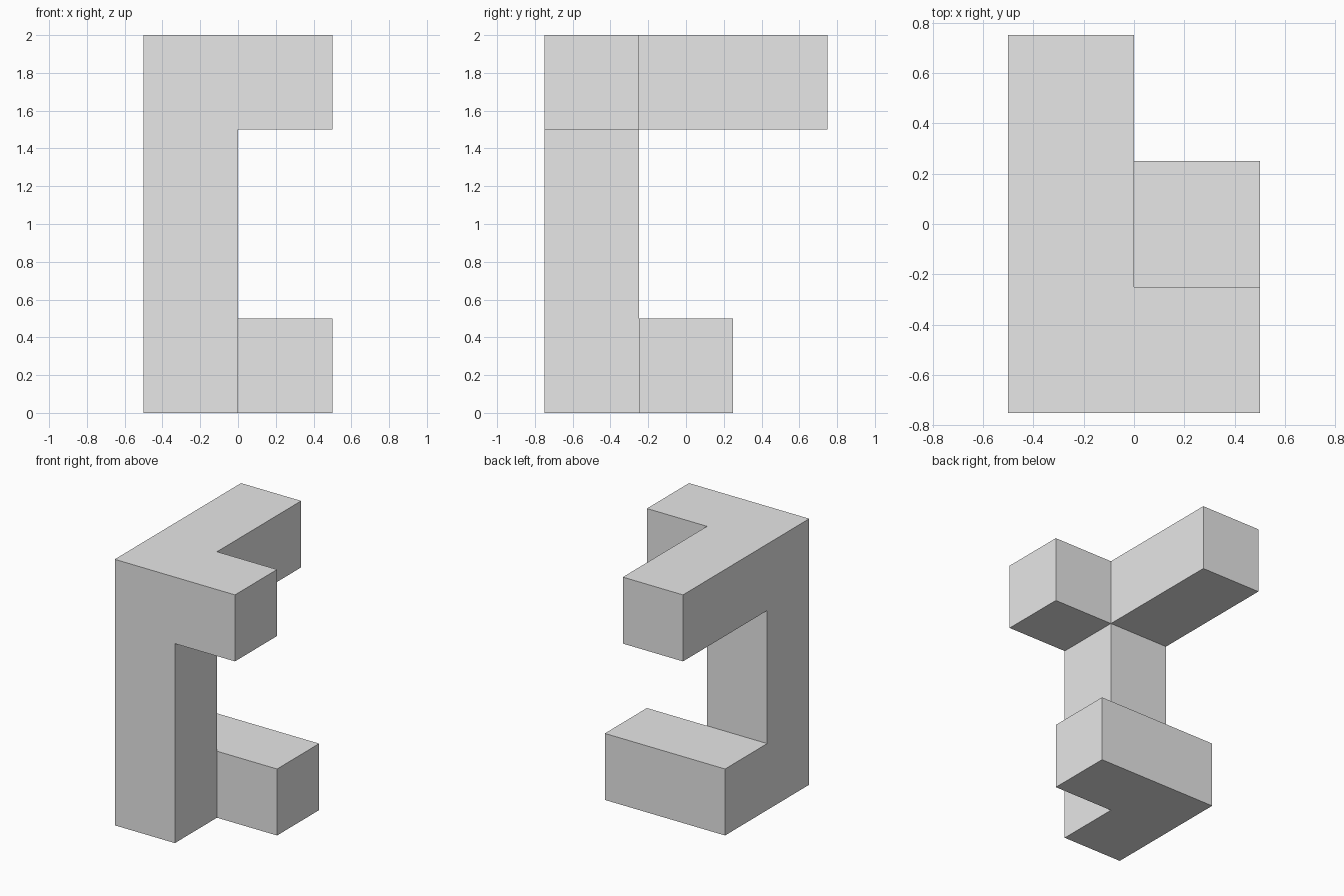
import bpy
import bmesh
from mathutils import Vector

cube = bpy.data.objects.get("Cube")
if cube:
    bpy.data.objects.remove(cube, do_unlink=True)

CELL = 0.5
ORIGIN = Vector((-0.5, -0.75, 0.0))

# One plain grey for the whole solid
grey = bpy.data.materials.new("light_grey")
grey.use_nodes = True
colour = (0.8, 0.8, 0.8, 1.0)
grey.diffuse_color = colour
grey.node_tree.nodes["Principled BSDF"].inputs["Base Color"].default_value = colour

# Cells filled by the column, the two top arms and the bent foot
column = {(0, 0, k) for k in range(4)}
side_arm = {(1, 0, 3)}
back_arm = {(0, 1, 3), (0, 2, 3)}
foot = {(0, 1, 0), (1, 1, 0)}
cells = column | side_arm | back_arm | foot

# Outer skin: a square wherever a cell has no neighbour
bm = bmesh.new()
for cell in cells:
    centre = ORIGIN + (Vector(cell) + Vector((0.5, 0.5, 0.5))) * CELL
    for axis in range(3):
        for sign in (-1, 1):
            normal = Vector((0, 0, 0))
            normal[axis] = sign
            if tuple(int(c + n) for c, n in zip(cell, normal)) in cells:
                continue
            u = Vector((0, 0, 0))
            u[(axis + 1) % 3] = 1
            v = normal.cross(u)
            corners = [centre + (normal + u * a + v * b) * CELL / 2
                       for a, b in ((-1, -1), (1, -1), (1, 1), (-1, 1))]
            bm.faces.new([bm.verts.new(p) for p in corners])

# Weld the squares and merge coplanar ones into clean flat faces
bmesh.ops.remove_doubles(bm, verts=bm.verts[:], dist=0.001)
bmesh.ops.dissolve_limit(bm, angle_limit=0.01, verts=bm.verts[:], edges=bm.edges[:])
bmesh.ops.recalc_face_normals(bm, faces=bm.faces[:])

mesh = bpy.data.meshes.new("angular_block_frame")
bm.to_mesh(mesh)
bm.free()
mesh.materials.append(grey)
block = bpy.data.objects.new("angular_block_frame", mesh)
bpy.context.collection.objects.link(block)
